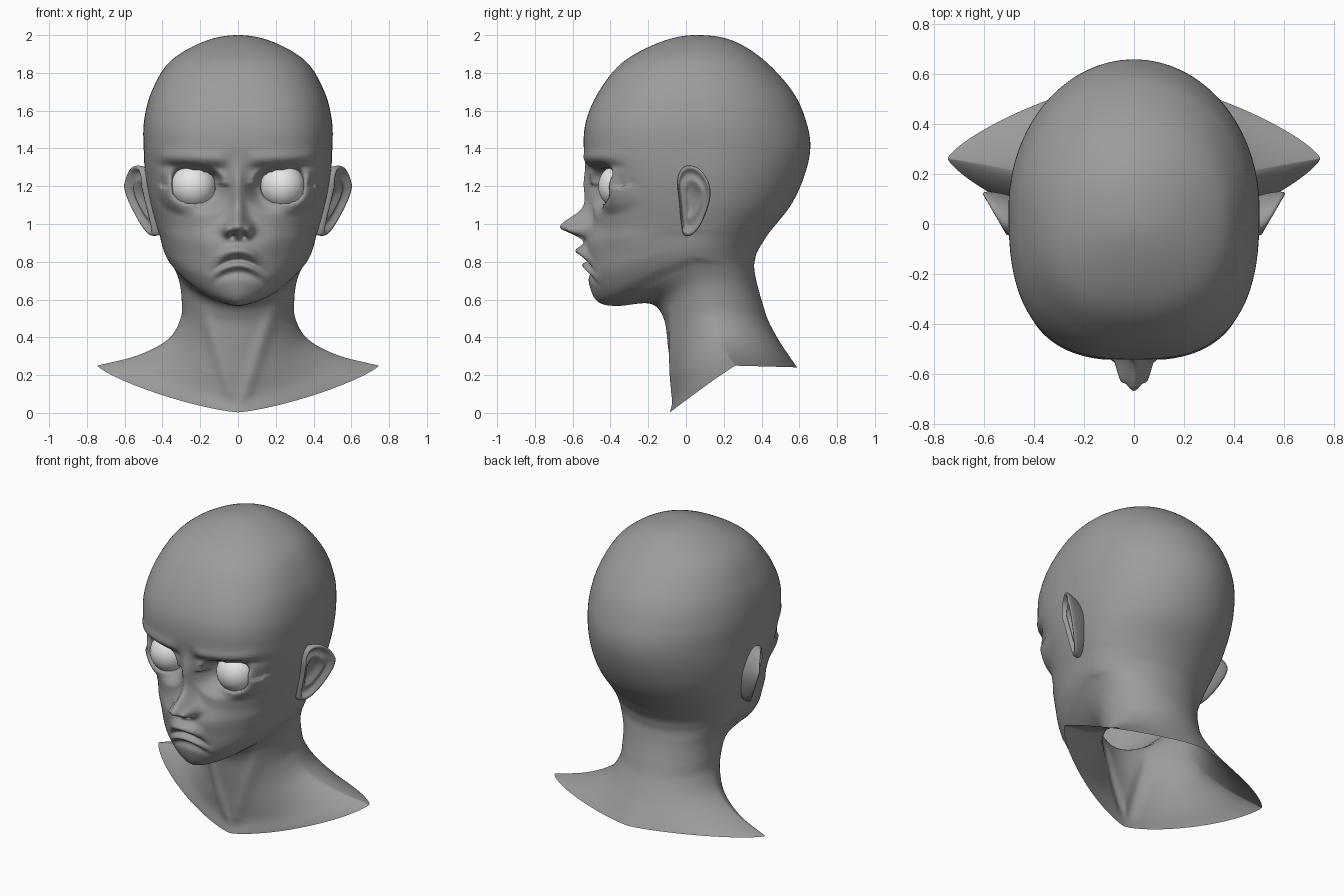
import bpy, bmesh, math
from math import exp, sin, cos, pi, sqrt

if "Cube" in bpy.data.objects:
    bpy.data.objects.remove(bpy.data.objects["Cube"])


def material(name, v):
    m = bpy.data.materials.new(name)
    m.diffuse_color = (v, v, v, 1)
    m.use_nodes = True
    m.node_tree.nodes["Principled BSDF"].inputs["Base Color"].default_value = m.diffuse_color
    return m


SKIN = material("grey_clay", 0.33)
WHITE = material("eye_white", 0.8)

# Guide profiles from crown to collar: front (y, z, roundness), side (x, y, z), back (y, z)
FRONT = [(.05, 2, .9), (-.13, 1.965, .9), (-.33, 1.86, .85), (-.456, 1.71, .8), (-.528, 1.55, .75),
         (-.541, 1.40, .73), (-.512, 1.27, .75), (-.492, 1.13, .8), (-.498, 1.0, .85), (-.53, .90, .9),
         (-.522, .80, .95), (-.512, .68, 1.05), (-.468, .59, 1.2), (-.37, .566, 1.25), (-.19, .578, 1.1),
         (-.118, .5, 1), (-.095, .35, 1), (-.078, .2, 1.05), (-.067, .085, 1.25), (-.085, .003, 1.5)]
SIDE = [(0, .05, 2), (.18, .05, 1.966), (.36, .05, 1.86), (.458, .05, 1.7), (.498, .06, 1.54),
        (.499, .07, 1.39), (.49, .08, 1.25), (.465, .08, 1.11), (.432, .07, .99), (.415, .06, .94),
        (.405, .05, .90), (.395, .04, .865), (.378, .04, .825), (.345, .07, .78), (.312, .11, .70),
        (.298, .14, .60), (.304, .16, .5), (.37, .19, .39), (.53, .225, .305), (.745, .262, .25)]
BACK = [(.05, 2), (.235, 1.975), (.41, 1.87), (.565, 1.70), (.637, 1.54), (.658, 1.40), (.625, 1.25),
        (.555, 1.10), (.445, .96), (.405, .90), (.376, .85), (.365, .81), (.361, .77), (.37, .71),
        (.382, .66), (.405, .58), (.435, .49), (.488, .39), (.54, .31), (.588, .241)]


def spline(a, b, c, d, t):
    """Catmull-Rom between b and c"""
    return tuple(.5 * (2 * q + (r - p) * t + (2 * p - 5 * q + 4 * r - s) * t * t
                       + (3 * q - p - 3 * r + s) * t ** 3) for p, q, r, s in zip(a, b, c, d))


def sample(pts, k, t, before):
    a = pts[k - 1] if k else before
    d = pts[k + 2] if k + 2 < len(pts) else tuple(2 * p - q for p, q in zip(pts[-1], pts[-2]))
    return spline(a, pts[k], pts[k + 1], d, t)


def step(a, b, v):
    t = min(1, max(0, (v - a) / (b - a)))
    return t * t * (3 - 2 * t)


def bell(v, mid, width):
    return exp(-((v - mid) / width) ** 2)


EX, EY, EZ, ER = .235, -.345, 1.2, .12


def socket(x, y, z):
    """Recess the skin around the eyeball, leaving a lid edge"""
    dx, dz = x - EX, z - EZ
    up = dz > 0
    n, h = (3.2, .083 + .12 * dx) if up else (2.4, .086)
    e = ((abs(dx) / .108) ** n + (abs(dz) / max(h, .05)) ** n) ** (1 / n)
    if e > 2:
        return y
    k = 1 / max(e, 1)
    ball = EY - sqrt(max(ER ** 2 - (dx * dx + dz * dz) * k * k, .001))
    lid = ball + .03 - .04 * step(1, 1.1, e)
    w = 1 - step(1.08, 1.5 if up else 1.9, e)
    return y * (1 - w) + lid * w


def face(x, y, z):
    """Facial features as offsets along y"""
    # brow ridge with a hollow below it
    across = step(.03, .12, x) * (1 - step(.36, .46, x))
    y -= .014 * bell(z, 1.35 + .05 * (x - .25), .035) * across
    y += .02 * bell(z, 1.30 + .05 * (x - .25), .025) * across
    y = socket(x, y, z)
    # nose bridge, tip, wings and nostrils
    w = .036 + .03 * bell(z, .965, .06)
    bridge = .043 * step(.89, .95, z) * (1 - step(1.18, 1.38, z))
    tip = .123 * bell(z, .985, .07 if z > .985 else .038)
    y -= (bridge + tip) * bell(x, 0, w)
    y -= .05 * bell(x, .056, .021) * bell(z, .965, .028)
    y += .04 * bell(x, .03, .013) * bell(z, .935, .012)
    # lips
    zm = z + .045 * min(1.4, (x / .12) ** 2)
    g = exp(-(x / .115) ** 4)
    y -= g * (.056 * bell(zm, .857, .032) * (1 - .3 * x / .115) + .032 * bell(zm, .78, .02))
    y += g * (.017 * bell(zm, .809, .011) + .014 * bell(zm, .745, .025))
    # hollow cheek
    y += .012 * bell(x, .25, .07) * bell(z, .9, .08)
    return y


def make_object(name, verts, faces, mat):
    me = bpy.data.meshes.new(name)
    me.from_pydata(verts, [], faces)
    bm = bmesh.new()
    bm.from_mesh(me)
    bmesh.ops.remove_doubles(bm, verts=bm.verts, dist=1e-5)
    for f in bm.faces:
        f.smooth = True
    bm.to_mesh(me)
    bm.free()
    me.materials.append(mat)
    ob = bpy.data.objects.new(name, me)
    bpy.context.collection.objects.link(ob)
    ob.modifiers.new("mirror", 'MIRROR').merge_threshold = 1e-4
    return ob


def grid_faces(rows, cols, wrap=False):
    return [(i * cols + j, (i + 1) * cols + j, (i + 1) * cols + (j + 1) % cols, i * cols + (j + 1) % cols)
            for i in range(rows - 1) for j in range(cols if wrap else cols - 1)]


# Head, neck and collar: half rings through the guides, mirrored, bottom open
SUB, NF, NB = 12, 80, 32
verts = []
last = len(FRONT) - 1
for r in range(last * SUB + 1):
    k = min(r // SUB, last - 1)
    t = r / SUB - k
    yf, zf, p = sample(FRONT, k, t, (.23, 1.965, .9))
    xs, ys, zs = sample(SIDE, k, t, (-.18, .05, 1.966))
    yb, zb = sample(BACK, k, t, (-.135, 1.975))
    pb = p if k >= 16 else 1
    for j in range(NF + NB + 1):
        front = j <= NF
        u = j / NF if front else (NF + NB - j) / NB
        q, ye, ze = (p, yf, zf) if front else (pb, yb, zb)
        a = pi / 2 * u ** (1 / q)
        s, c = abs(sin(a)), max(0, cos(a))
        x = max(0, xs * s ** q)
        y = ys + (ye - ys) * c ** q
        z = zs + (ze - zs) * c ** 1.6
        if front and k < 13:
            y = face(x, y, z)
        elif front and k >= 14:  # neck muscles running to the throat notch
            y -= .014 * bell(x, .03 + .33 * (z - .08), .04) * step(.62, .45, z) * step(.02, .12, z) \
                if z < .62 else 0
        verts.append((x, y, z))
make_object("head_and_neck", verts, grid_faces(last * SUB + 1, NF + NB + 1), SKIN)

# Ears: a rounded outline lofted through rim and bowl
OUTLINE = [(-.045, 1.24), (-.005, 1.305), (.065, 1.295), (.12, 1.22), (.127, 1.13), (.085, 1.01),
           (.035, .945), (-.01, .942), (-.025, 1.0), (-.035, 1.11)]
RIM = [(.72, -.1), (.9, -.05), (.98, -.015), (1, .005), (.98, .019), (.93, .022), (.87, .014), (.8, -.006),
       (.68, -.012), (.58, -.004), (.5, -.006), (.4, -.022), (.2, -.03), (0, -.032)]
n = len(OUTLINE)
loop = [spline(*(OUTLINE[(i + d) % n] for d in (-1, 0, 1, 2)), t / 6) for i in range(n) for t in range(6)]
verts = []
for k, off in RIM:
    for y0, z0 in loop:
        y, z = .035 + (y0 - .035) * k, 1.14 + (z0 - 1.14) * k
        verts.append((.49 + .58 * (y + .04) + .3 * min(0, z - 1.2) + off, y, z))
ear_faces = [f[::-1] for f in grid_faces(len(RIM), len(loop), True)]
ears = make_object("ears", verts, ear_faces, SKIN)
bm = bmesh.new()
bm.from_mesh(ears.data)
bmesh.ops.recalc_face_normals(bm, faces=bm.faces)
if sum(f.normal.x * f.calc_area() for f in bm.faces) < 0:
    bmesh.ops.reverse_faces(bm, faces=bm.faces)
bm.to_mesh(ears.data)
bm.free()

# Eyeballs
rows, cols = 25, 48
verts = [(EX + ER * sin(pi * i / (rows - 1)) * cos(2 * pi * j / cols),
          EY + ER * sin(pi * i / (rows - 1)) * sin(2 * pi * j / cols),
          EZ + ER * cos(pi * i / (rows - 1))) for i in range(rows) for j in range(cols)]
make_object("eyes", verts, grid_faces(rows, cols, True), WHITE)
